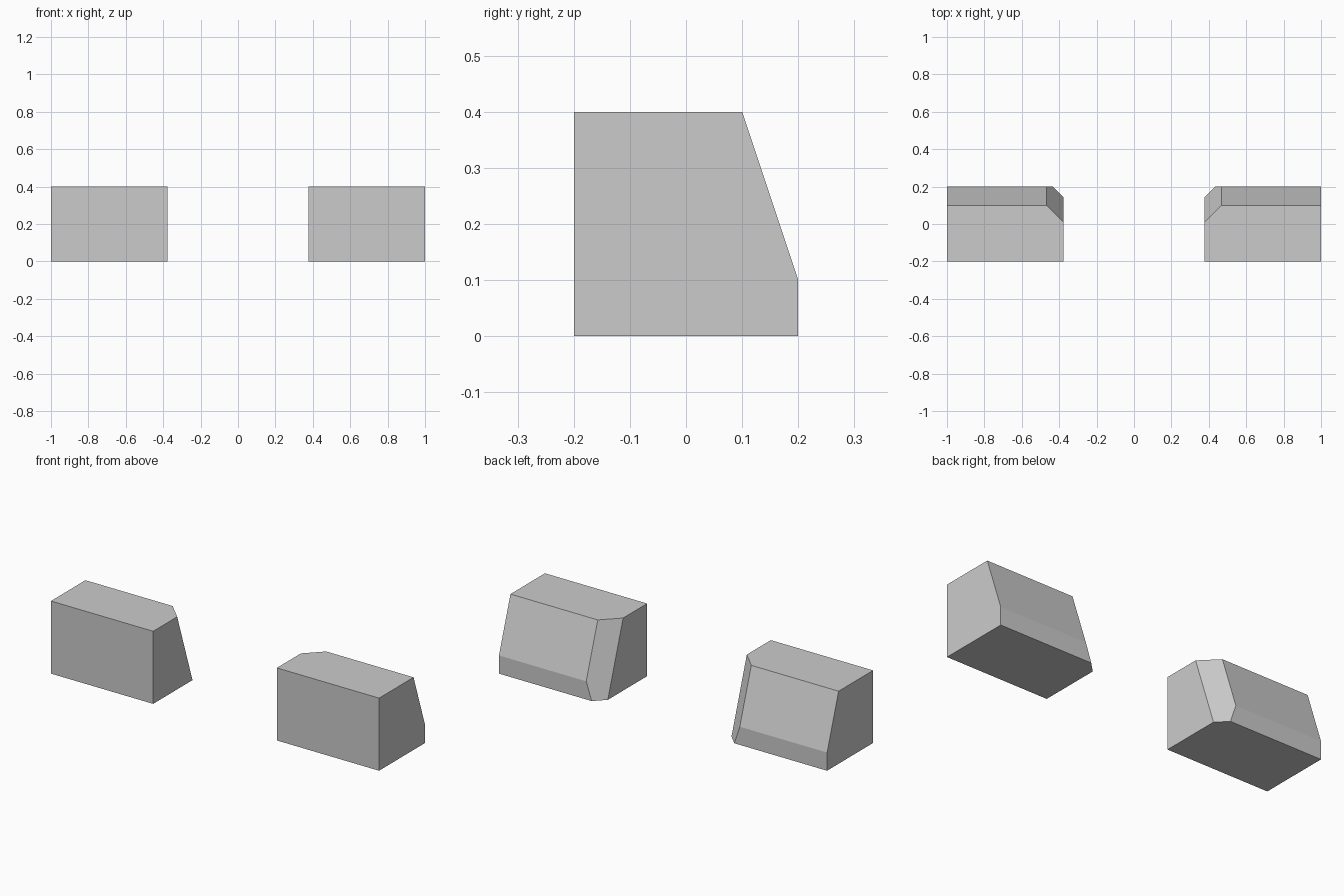
import bpy, bmesh
from mathutils import Vector

if "Cube" in bpy.data.objects:
    bpy.data.objects.remove(bpy.data.objects["Cube"])

INNER, OUTER = 0.377, 1.0
# side profile (y, z) with sloped rear
PROFILE = [(-0.2, 0), (0.2, 0), (0.2, 0.1), (0.1, 0.4), (-0.2, 0.4)]


def make_block(name, side):
    bm = bmesh.new()
    # extrude the profile along x
    face = bm.faces.new([bm.verts.new((side * INNER, y, z)) for y, z in PROFILE])
    ext = bmesh.ops.extrude_face_region(bm, geom=[face])["geom"]
    verts = [g for g in ext if isinstance(g, bmesh.types.BMVert)]
    bmesh.ops.translate(bm, verts=verts, vec=(side * (OUTER - INNER), 0, 0))

    # slanted cut on the inner rear corner
    geom = bm.verts[:] + bm.edges[:] + bm.faces[:]
    cut = bmesh.ops.bisect_plane(bm, geom=geom, plane_co=(side * 0.2347, 0, 0),
                                 plane_no=Vector((-side, 1, 1 / 3)).normalized(),
                                 clear_outer=True)["geom_cut"]
    edges = [g for g in cut if isinstance(g, bmesh.types.BMEdge)]
    bmesh.ops.holes_fill(bm, edges=edges, sides=0)
    bmesh.ops.recalc_face_normals(bm, faces=bm.faces)

    mesh = bpy.data.meshes.new(name)
    bm.to_mesh(mesh)
    bm.free()
    bpy.context.collection.objects.link(bpy.data.objects.new(name, mesh))


make_block("right_block", 1)
make_block("left_block", -1)
